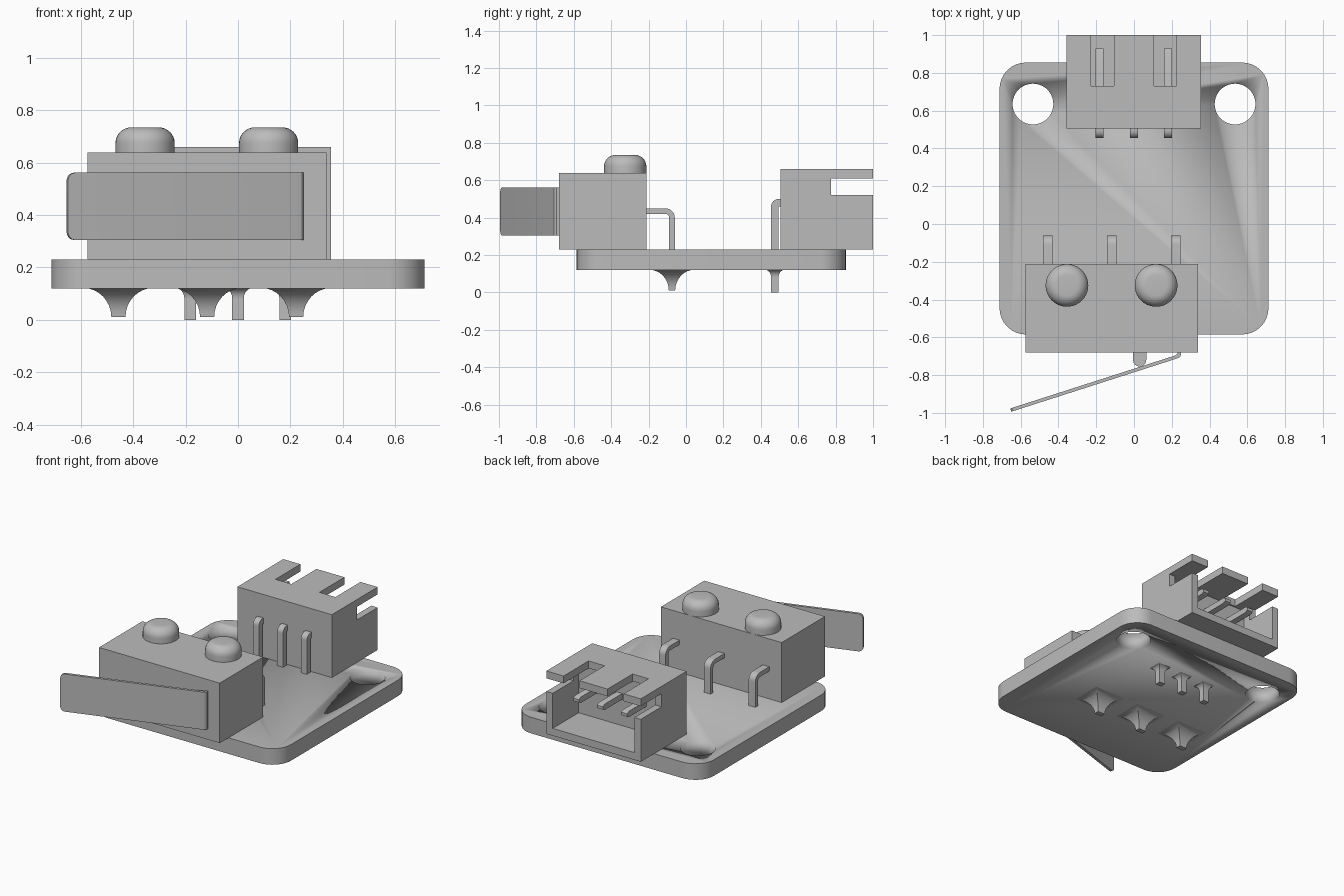
import bpy, bmesh
from math import pi, sin, cos
from mathutils import Vector

cube = bpy.data.objects.get("Cube")
if cube:
    bpy.data.objects.remove(cube, do_unlink=True)

grey = bpy.data.materials.new("plain grey")
grey.use_nodes = True
grey.diffuse_color = (0.5, 0.5, 0.5, 1)
grey.node_tree.nodes["Principled BSDF"].inputs["Base Color"].default_value = (0.5, 0.5, 0.5, 1)


def finish(name, bm, smooth=True):
    bmesh.ops.recalc_face_normals(bm, faces=bm.faces)
    mesh = bpy.data.meshes.new(name)
    bm.to_mesh(mesh)
    bm.free()
    mesh.materials.append(grey)
    obj = bpy.data.objects.new(name, mesh)
    bpy.context.collection.objects.link(obj)
    if smooth:
        bpy.ops.object.select_all(action="DESELECT")
        obj.select_set(True)
        bpy.context.view_layer.objects.active = obj
        bpy.ops.object.shade_smooth_by_angle(angle=0.6)
    return obj


def loft(rings):
    """Skin closed rings of equal length and cap both ends."""
    bm = bmesh.new()
    loops = [[bm.verts.new(p) for p in ring] for ring in rings]
    n = len(loops[0])
    for a, b in zip(loops, loops[1:]):
        for i in range(n):
            j = (i + 1) % n
            bm.faces.new((a[i], a[j], b[j], b[i]))
    bm.faces.new(loops[0])
    bm.faces.new(loops[-1])
    return bm


def prism_z(outline, lo, hi):
    return loft([[(x, y, z) for x, y in outline] for z in (lo, hi)])


def prism_x(outline, lo, hi):
    return loft([[(x, y, z) for y, z in outline] for x in (lo, hi)])


def rect(x0, x1, y0, y1):
    return [(x0, y0), (x1, y0), (x1, y1), (x0, y1)]


def box(name, xs, ys, zs):
    return finish(name, prism_z(rect(*xs, *ys), *zs), False)


def arc(cx, cy, r, start, end, steps=8):
    return [(cx + r * cos(start + (end - start) * i / steps),
             cy + r * sin(start + (end - start) * i / steps)) for i in range(steps + 1)]


def cut(obj, cutters):
    for cutter in cutters:
        mod = obj.modifiers.new("cut", "BOOLEAN")
        mod.object = cutter
        mod.solver = "EXACT"
        bpy.context.view_layer.objects.active = obj
        bpy.ops.object.modifier_apply(modifier=mod.name)
        bpy.data.objects.remove(cutter, do_unlink=True)


# Circuit board with rounded corners and two mounting holes
r = 0.14
outline = []
for i, (x, y) in enumerate([(0.712, 0.855), (-0.712, 0.855), (-0.712, -0.585), (0.712, -0.585)]):
    cx, cy = x - r * (1 if x > 0 else -1), y - r * (1 if y > 0 else -1)
    outline += arc(cx, cy, r, i * pi / 2, (i + 1) * pi / 2)
board = finish("circuit_board", prism_z(outline, 0.12, 0.23))
cut(board, [finish("hole", prism_z(arc(s * 0.535, 0.635, 0.108, 0, 2 * pi, 40)[:-1], 0, 0.4))
            for s in (-1, 1)])

# Switch body with two round posts on top
box("switch_body", (-0.575, 0.338), (-0.68, -0.212), (0.23, 0.64))
for side, px in (("right", -0.355), ("left", 0.117)):
    profile = [(0.113, 0.63)] + arc(0.053, 0.675, 0.06, 0, pi / 2)
    rings = [[(x, y, z) for x, y in arc(px, -0.325, rad, 0, 2 * pi, 40)[:-1]] for rad, z in profile]
    finish(side + "_post", loft(rings))

# Plunger with a rounded nose
finish("plunger", prism_z([(0.065, -0.67), (-0.005, -0.67)]
                          + arc(0.03, -0.72, 0.035, pi, 2 * pi), 0.36, 0.51))

# Lever: thin bent strip with rounded corners on its free end
root, tip = Vector((0.22, -0.705)), Vector((-0.652, -0.985))
along = (tip - root).normalized()
side = Vector((along.y, -along.x)) * 0.009
if side.y < 0:
    side = -side
lever_outline = [tip + side, tip - side, root - side, (0.242, -0.705), (0.25, -0.692),
                 (0.248, -0.675), (0.232, -0.675), (0.23, -0.688), root + side]
bm = prism_z([tuple(p) for p in lever_outline], 0.305, 0.562)
corners = [e for e in bm.edges if all(v.co.x < -0.6 for v in e.verts)
           and abs(e.verts[0].co.z - e.verts[1].co.z) < 0.01]
bmesh.ops.bevel(bm, geom=corners, offset=0.03, segments=5, profile=0.5, affect="EDGES")
finish("lever", bm)


def solder(name, cx, cy, wide, thin, z_tip):
    """Concave four-sided fillet hanging below the board."""
    rings = []
    for i in range(9):
        a = i / 8 * pi / 2
        k = 1 - sin(a)
        hx, hy = [t + (w - t) * k for t, w in zip(thin, wide)]
        z = z_tip + (0.122 - z_tip) * cos(a)
        rings.append([(x, y, z) for x, y in rect(cx - hx, cx + hx, cy - hy, cy + hy)])
    finish(name, loft(rings))


# Bent switch pins and their solder
for i, px in enumerate((-0.457, -0.118, 0.222)):
    path = ([(-0.23, 0.45)] + arc(-0.11, 0.4, 0.05, pi / 2, 0) + [(-0.06, 0.05), (-0.09, 0.05)]
            + arc(-0.11, 0.4, 0.02, 0, pi / 2) + [(-0.23, 0.42)])
    finish(f"switch_pin_{i + 1}", prism_x(path, px - 0.025, px + 0.025))
    solder(f"switch_solder_{i + 1}", px, -0.075, (0.135, 0.122), (0.027, 0.017), 0.01)

# Connector shell: open at the back, slotted on top and notched in the sides
shell = box("connector_shell", (-0.358, 0.356), (0.505, 1.0), (0.23, 0.66))
cut(shell, [
    box("cavity", (-0.31, 0.308), (0.72, 1.1), (0.28, 0.61)),
    box("side_notch", (-0.5, 0.5), (0.775, 1.1), (0.52, 0.61)),
    box("right_slot", (-0.228, -0.107), (0.73, 1.1), (0.58, 0.8)),
    box("left_slot", (0.105, 0.226), (0.73, 1.1), (0.58, 0.8)),
])

# Connector pins run up from below the board and into the shell
for i, px in enumerate((-0.183, 0, 0.18)):
    path = ([(0.455, 0)] + arc(0.495, 0.46, 0.04, pi, pi / 2)
            + [(0.91, 0.5), (0.93, 0.49), (0.93, 0.47), (0.91, 0.46), (0.495, 0.46), (0.495, 0)])
    finish(f"connector_pin_{i + 1}", prism_x(path, px - 0.022, px + 0.022))
    solder(f"connector_solder_{i + 1}", px, 0.475, (0.058, 0.056), (0.022, 0.02), 0.082)
